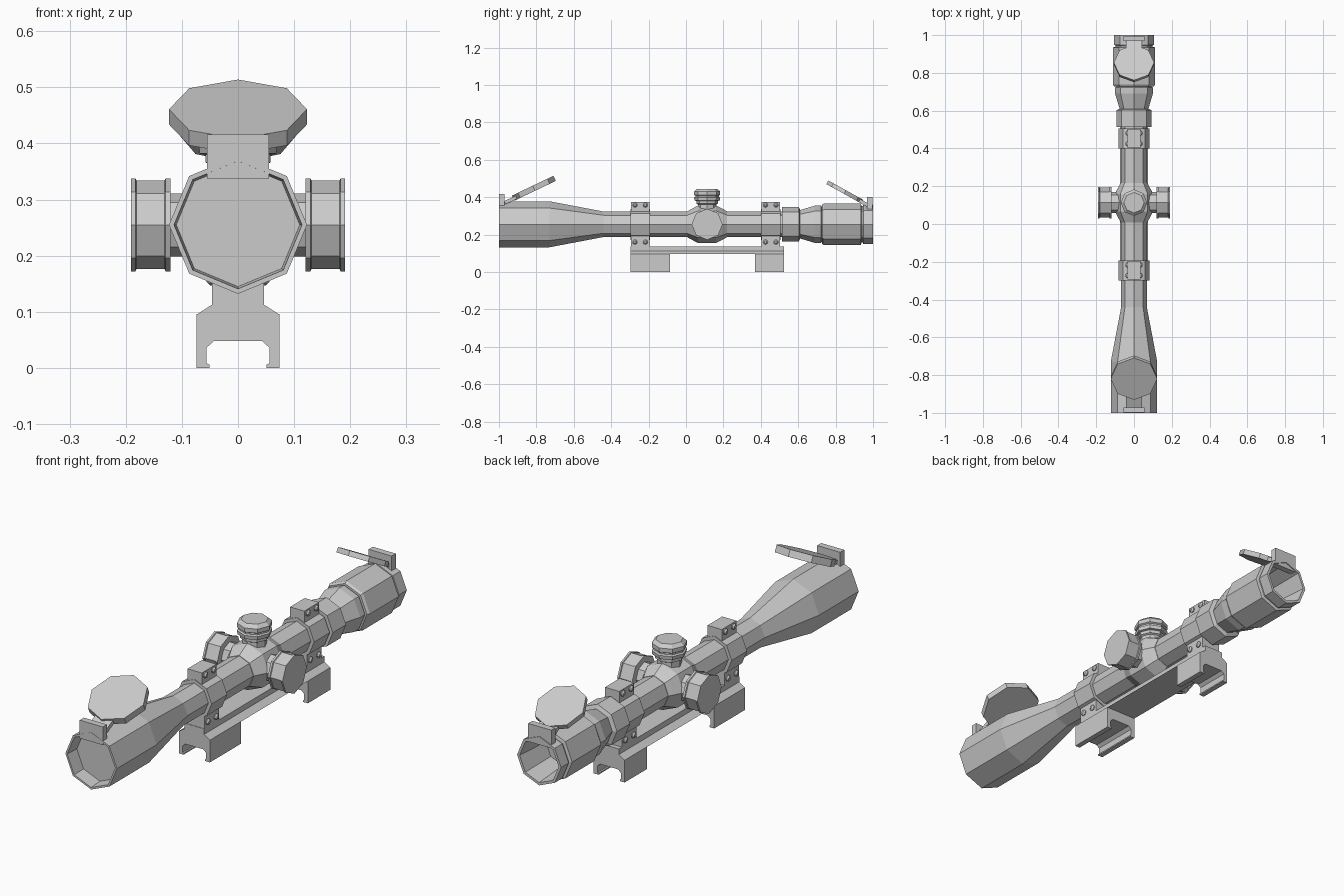
import bpy, bmesh
from math import radians, cos, sin, pi
from mathutils import Matrix, Vector

if "Cube" in bpy.data.objects:
    bpy.data.objects.remove(bpy.data.objects["Cube"])

AX = 0.255          # height of the optical axis
TY = 0.113          # y of the turrets


def finish(name, bm, loc=(0, 0, 0), rot=(0, 0, 0)):
    bmesh.ops.recalc_face_normals(bm, faces=bm.faces)
    me = bpy.data.meshes.new(name)
    bm.to_mesh(me)
    bm.free()
    ob = bpy.data.objects.new(name, me)
    ob.location = loc
    ob.rotation_euler = rot
    bpy.context.collection.objects.link(ob)
    return ob


def lathe(name, profile, loc, rot, n=8):
    """Turn (radius, height) points about local z; both ends are capped."""
    bm = bmesh.new()
    rings = [[bm.verts.new((r * cos(2 * pi * i / n), r * sin(2 * pi * i / n), h))
              for i in range(n)] for r, h in profile]
    for a, b in zip(rings, rings[1:]):
        for i in range(n):
            j = (i + 1) % n
            bm.faces.new((a[i], a[j], b[j], b[i]))
    bm.faces.new(rings[0])
    bm.faces.new(rings[-1])
    return finish(name, bm, loc, rot)


def box(name, center, size, rot=(0, 0, 0)):
    bm = bmesh.new()
    bmesh.ops.create_cube(bm, size=1, matrix=Matrix.Diagonal((*size, 1)))
    return finish(name, bm, center, rot)


def extrude_y(name, half, y0, y1):
    """Mirror a half outline (x, z) across x = 0 and extrude it along y."""
    pts = half + [(-x, z) for x, z in reversed(half)]
    bm = bmesh.new()
    face = bm.faces.new([bm.verts.new((x, y0, z)) for x, z in pts])
    new = bmesh.ops.extrude_face_region(bm, geom=[face])["geom"]
    bmesh.ops.translate(bm, vec=(0, y1 - y0, 0),
                        verts=[v for v in new if isinstance(v, bmesh.types.BMVert)])
    return finish(name, bm)


ALONG_Y = (radians(-90), 0, 0)

# Main tube: recessed objective bell, straight tube, stepped eyepiece
lathe("scope_tube", [
    (0.110, -0.94), (0.114, -1.0), (0.123, -1.0), (0.123, -0.73), (0.068, -0.44),
    (0.068, 0.513), (0.093, 0.513), (0.093, 0.603), (0.076, 0.61), (0.100, 0.69),
    (0.100, 0.722), (0.092, 0.728), (0.105, 0.728), (0.112, 0.738), (0.112, 0.935),
    (0.098, 0.938), (0.098, 0.945), (0.105, 0.948), (0.105, 1.0), (0.093, 1.0),
    (0.080, 0.84)], (0, 0, AX), ALONG_Y)

# Faceted turret housing
lathe("turret_housing", [(0.070, 0.008), (0.082, 0.03), (0.101, 0.065), (0.101, 0.16),
                         (0.082, 0.197), (0.070, 0.218)], (0, 0, AX), ALONG_Y)

# Elevation turret on top
lathe("top_turret", [
    (0.050, 0.32), (0.050, 0.362), (0.058, 0.366), (0.058, 0.38), (0.068, 0.382),
    (0.070, 0.398), (0.063, 0.402), (0.063, 0.408), (0.070, 0.412), (0.070, 0.43),
    (0.054, 0.444)], (0, TY, 0), (0, 0, 0))

# Side turrets with raised rims
for side, label in ((1, "right"), (-1, "left")):
    lathe(label + "_turret", [
        (0.056, 0.06), (0.056, 0.12), (0.083, 0.12), (0.083, 0.129), (0.079, 0.131),
        (0.079, 0.181), (0.083, 0.183), (0.083, 0.191)],
        (0, TY, AX), (0, radians(90 * side), 0))

# Mounting rings: band, clamp blocks and screws
for label, y in (("front", -0.245), ("rear", 0.453)):
    lathe(label + "_ring", [(0.083, -0.053), (0.083, 0.053)], (0, y, AX), ALONG_Y)
    box(label + "_ring_top_block", (0, y, 0.345), (0.068, 0.1, 0.058))
    box(label + "_ring_foot", (0, y, 0.16), (0.092, 0.1, 0.07))
    for side in (1, -1):
        for dy in (-0.028, 0.028):
            for z, x in ((0.358, 0.030), (0.16, 0.042)):
                lathe(label + "_ring_screw", [(0.013, 0), (0.013, 0.008), (0.007, 0.014)],
                      (side * x, y + dy, z), (0, radians(90 * side), 0))

# Mount bar and its two rail clamps
extrude_y("mount_bar", [(0.074, 0.095), (0.046, 0.113), (0.046, 0.137)], -0.297, 0.523)
clamp = [(0.043, 0.048), (0.056, 0.036), (0.056, 0.008), (0.051, 0.006), (0.051, 0.0),
         (0.074, 0.0), (0.074, 0.096)]
extrude_y("front_clamp", clamp, -0.297, -0.086)
extrude_y("rear_clamp", clamp, 0.37, 0.523)

# Flip-up lens covers: lid, hinge block on the tube and tilted hinge arm
for label, r, y, z, t, tilt, hy, hz, end in (
        ("front", 0.123, -0.82, 0.461, 0.030, 25.5, -0.985, 0.377, -1),
        ("rear", 0.107, 0.855, 0.437, 0.022, -29.0, 0.982, 0.362, 1)):
    rot = (radians(tilt), 0, 0)
    lathe(label + "_lens_cover", [(r, -t), (r, 0)], (0, y, z), rot)
    box(label + "_hinge_block", (0, hy, hz), (0.11, 0.028, 0.078))
    # the arm continues the lid's plane down to the hinge
    along = Vector((0, end * cos(radians(tilt)), -abs(sin(radians(tilt)))))
    normal = Vector((0, -sin(radians(tilt)), cos(radians(tilt))))
    mid = Vector((0, y, z)) + along * (r + 0.005) - normal * (t * 0.6)
    box(label + "_hinge_arm", mid, (0.084, 0.09, 0.018), rot)
